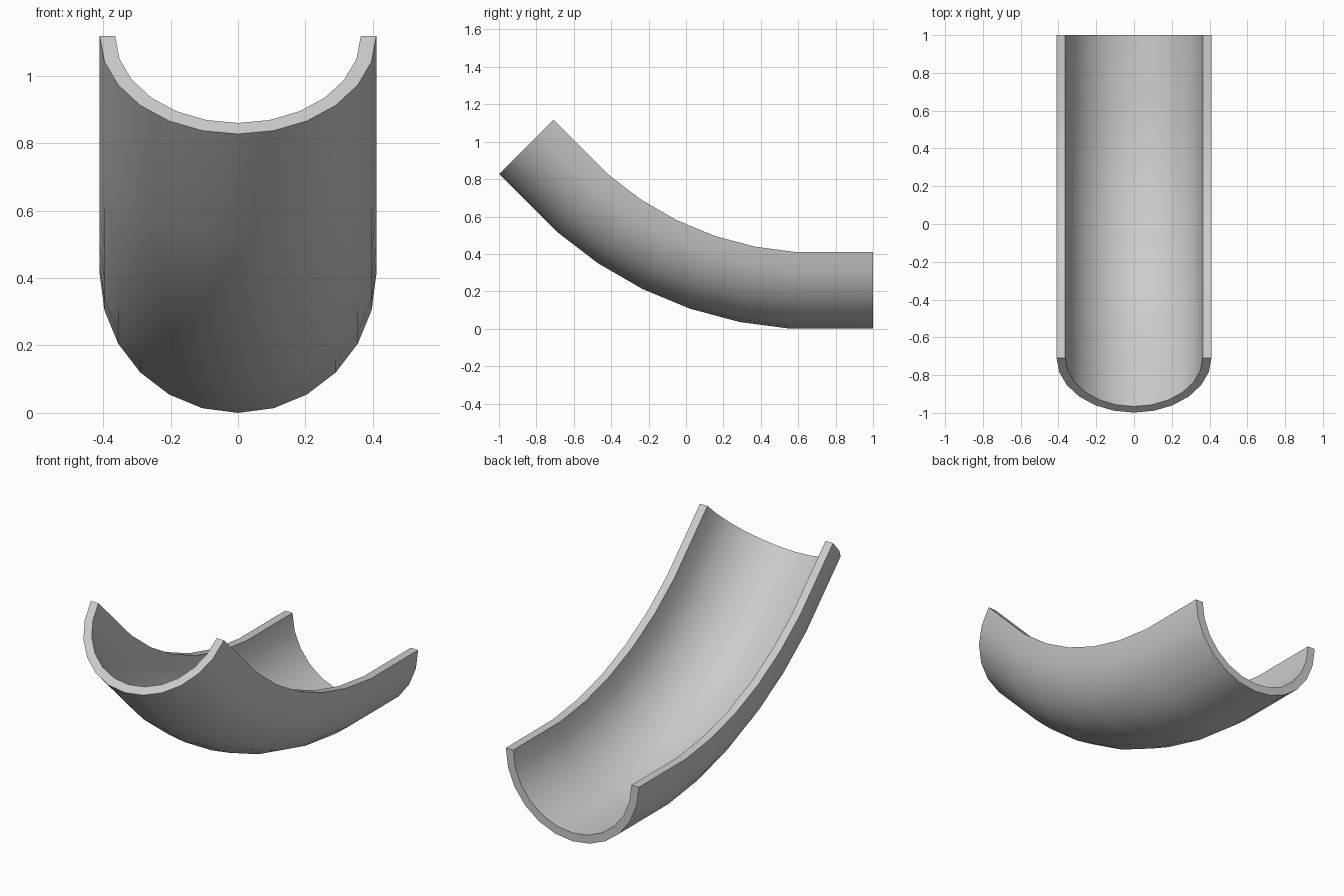
import bpy, bmesh
from math import sin, cos, pi, radians

if "Cube" in bpy.data.objects:
    bpy.data.objects.remove(bpy.data.objects["Cube"])

R_OUT, R_IN, SEG = 0.41, 0.364, 12
STEP = radians(7.5)

# Closed half-pipe profile: (sideways, height above the bottom line)
angles = [-pi / 2 + pi * i / SEG for i in range(SEG + 1)]
profile = [(R_OUT * sin(a), R_OUT - R_OUT * cos(a)) for a in angles]
profile += [(R_IN * sin(a), R_OUT - R_IN * cos(a)) for a in reversed(angles)]

# Bottom line in the y-z plane: straight run, bend in even steps, straight run
lengths = [0.44] + [0.275] * 5 + [0.438]
y, z = 1.0, 0.0
path = [(y, z)]
for i, length in enumerate(lengths):
    y -= length * cos(STEP * i)
    z += length * sin(STEP * i)
    path.append((y, z))

# Mitred sweep of the profile along the path
bm = bmesh.new()
rings = []
last = len(lengths)
for i, (y, z) in enumerate(path):
    before, after = max(i - 1, 0), min(i, last - 1)
    tilt = STEP * (before + after) / 2
    stretch = 1 / cos(STEP * (after - before) / 2)
    rings.append([bm.verts.new((x, y + h * stretch * sin(tilt),
                                z + h * stretch * cos(tilt)))
                  for x, h in profile])
n = len(profile)
for a, b in zip(rings, rings[1:]):
    for j in range(n):
        k = (j + 1) % n
        bm.faces.new((a[j], a[k], b[k], b[j]))

# End faces
for ring in (rings[0], rings[-1]):
    for j in range(SEG):
        bm.faces.new((ring[j], ring[j + 1], ring[n - 2 - j], ring[n - 1 - j]))
bmesh.ops.recalc_face_normals(bm, faces=bm.faces)

mesh = bpy.data.meshes.new("curved_half_pipe")
bm.to_mesh(mesh)
bm.free()
pipe = bpy.data.objects.new("curved_half_pipe", mesh)
bpy.context.collection.objects.link(pipe)
bpy.context.view_layer.objects.active = pipe
pipe.select_set(True)
bpy.ops.object.shade_smooth_by_angle(angle=radians(35))
